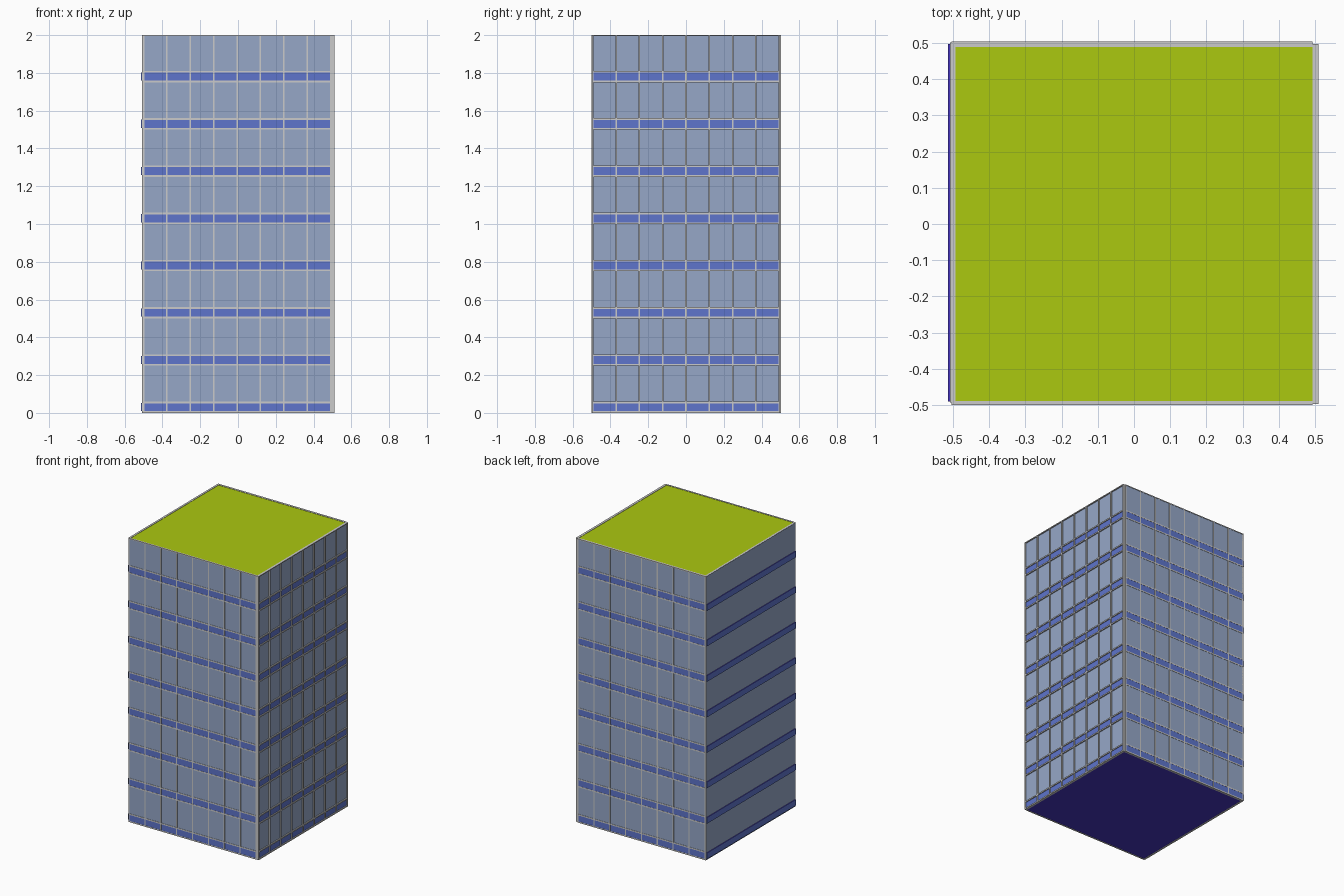
import bpy, bmesh

if "Cube" in bpy.data.objects:
    bpy.data.objects.remove(bpy.data.objects["Cube"])


def material(name, rgb):
    m = bpy.data.materials.new(name)
    m.diffuse_color = (*rgb, 1)
    m.use_nodes = True
    m.node_tree.nodes["Principled BSDF"].inputs["Base Color"].default_value = m.diffuse_color
    return m


GLASS = material("glass_blue_grey", (0.305, 0.39, 0.575))
BAND = material("spandrel_blue", (0.113, 0.178, 0.604))
PURPLE = material("deep_purple", (0.06, 0.035, 0.52))
LIME = material("lime", (0.41, 0.58, 0.005))
FRAME = material("frame_grey", (0.55, 0.55, 0.55))

FLOORS, FLOOR_H, COLS = 8, 0.25, 8


def boxes(name, items, mats, top=0, bottom=0):
    """One object from (lo, hi) boxes; top/bottom pick the cap material."""
    bm = bmesh.new()
    for lo, hi in items:
        verts = bmesh.ops.create_cube(bm, size=1)["verts"]
        for v in verts:
            for i in range(3):
                v.co[i] = max(lo[i], hi[i]) if v.co[i] > 0 else min(lo[i], hi[i])
    bm.normal_update()
    for f in bm.faces:
        if f.normal.z > 0.5:
            f.material_index = top
        elif f.normal.z < -0.5:
            f.material_index = bottom
    me = bpy.data.meshes.new(name)
    bm.to_mesh(me)
    bm.free()
    for m in mats:
        me.materials.append(m)
    ob = bpy.data.objects.new(name, me)
    bpy.context.collection.objects.link(ob)


def wall(name, axis, sign, u0, u1, glass, band, frame):
    """Curtain wall; glass, band and frame are outward distances of each face."""
    inner = 0.494 if axis == "x" else 0.489

    def part(a, b, z0, z1, depth):
        d0, d1 = sign * inner, sign * depth
        if axis == "x":
            return (d0, a, z0), (d1, b, z1)
        return (a, d0, z0), (b, d1, z1)

    # glazing sheet
    boxes(name + "_glass", [part(u0, u1, 0.002, 1.999, glass)], [GLASS])
    # coloured strip at each floor
    boxes(name + "_spandrels",
          [part(u0, u1, k * FLOOR_H + 0.009, k * FLOOR_H + 0.052, band)
           for k in range(FLOORS)], [BAND, PURPLE], top=1, bottom=1)
    # mullions and transoms
    pitch = (u1 - u0) / COLS
    bars = [part(u0 + i * pitch - 0.004, u0 + i * pitch + 0.004, 0, 2, frame)
            for i in range(COLS + 1)]
    for k in range(FLOORS):
        for z in (0.0, 0.051):
            bars.append(part(u0, u1, k * FLOOR_H + z, k * FLOOR_H + z + 0.009, frame))
    bars.append(part(u0, u1, 1.994, 2, frame))
    boxes(name + "_mullions", bars, [FRAME])


# four facades: the right one has projecting bars, the left one projecting bands
wall("front_wall", "y", -1, -0.500, 0.490, 0.498, 0.499, 0.500)
wall("back_wall", "y", 1, -0.500, 0.490, 0.502, 0.503, 0.504)
wall("right_wall", "x", 1, -0.494, 0.494, 0.502, 0.504, 0.510)
wall("left_wall", "x", -1, -0.490, 0.498, 0.509, 0.514, 0.508)

# building core: lime roof and corner reveal, purple underside
boxes("core_and_roof", [((-0.499, -0.490, 0.001), (0.499, 0.496, 1.998))],
      [LIME, PURPLE], top=0, bottom=1)
